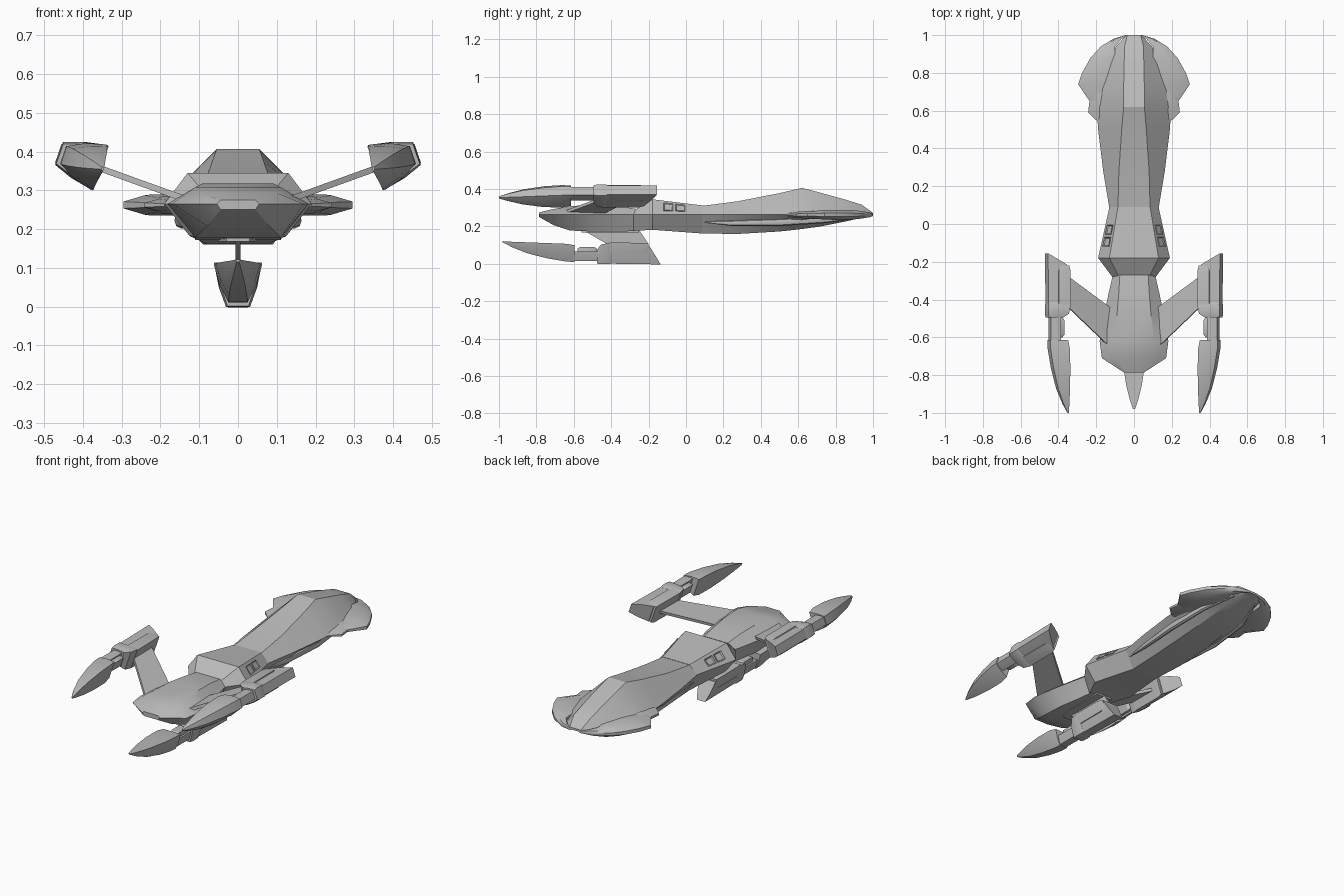
import bpy, bmesh, math
from mathutils import Vector

old = bpy.data.objects.get("Cube")
if old:
    bpy.data.objects.remove(old, do_unlink=True)

grey = bpy.data.materials.new("hull_grey")
grey.use_nodes = True
COLOUR = (0.5, 0.5, 0.5, 1)
grey.diffuse_color = COLOUR
grey.node_tree.nodes["Principled BSDF"].inputs["Base Color"].default_value = COLOUR


def finish(name, bm, smooth=30):
    bmesh.ops.remove_doubles(bm, verts=bm.verts, dist=0.0002)
    bmesh.ops.recalc_face_normals(bm, faces=bm.faces)
    mesh = bpy.data.meshes.new(name)
    bm.to_mesh(mesh)
    bm.free()
    mesh.materials.append(grey)
    ob = bpy.data.objects.new(name, mesh)
    bpy.context.collection.objects.link(ob)
    bpy.ops.object.select_all(action='DESELECT')
    bpy.context.view_layer.objects.active = ob
    ob.select_set(True)
    bpy.ops.object.shade_smooth_by_angle(angle=math.radians(smooth))
    return ob


def loft(name, rings, smooth=30):
    """Skin a list of equal-length rings and cap both ends."""
    bm = bmesh.new()
    loops = [[bm.verts.new(p) for p in ring] for ring in rings]
    for a, b in zip(loops, loops[1:]):
        for i in range(len(a)):
            j = (i + 1) % len(a)
            bm.faces.new((a[i], a[j], b[j], b[i]))
    bm.faces.new(loops[0])
    bm.faces.new(loops[-1][::-1])
    return finish(name, bm, smooth)


def hull_ring(y, chine, top, top_z, bottom, bottom_z, chine_z=0.265):
    half = [(top, top_z), (chine, chine_z), (bottom, bottom_z)]
    pts = half + [(-x, z) for x, z in reversed(half)]
    return [(x, y, z) for x, z in pts]


# Hull in three blocks: y, chine half-width, top half-width, top z, bottom half-width, bottom z
loft("forward_hull", [hull_ring(*s) for s in (
    (-0.785, 0.055, 0.045, 0.275, 0.045, 0.25),
    (-0.71, 0.17, 0.10, 0.293, 0.08, 0.208),
    (-0.62, 0.182, 0.11, 0.308, 0.11, 0.178),
    (-0.48, 0.158, 0.09, 0.318, 0.11, 0.172),
    (-0.36, 0.133, 0.08, 0.308, 0.09, 0.172),
    (-0.27, 0.112, 0.075, 0.295, 0.075, 0.176))])
MID = [(-0.28, 0.115, 0.08, 0.285, 0.08, 0.176),
       (-0.18, 0.19, 0.13, 0.345, 0.125, 0.182),
       (0.09, 0.13, 0.085, 0.312, 0.08, 0.162)]
loft("mid_hull", [hull_ring(*s) for s in MID], 15)
loft("aft_hull", [hull_ring(*s) for s in (
    (0.08, 0.13, 0.085, 0.309, 0.08, 0.162),
    (0.28, 0.163, 0.08, 0.335, 0.09, 0.16),
    (0.50, 0.19, 0.065, 0.378, 0.09, 0.173),
    (0.62, 0.197, 0.055, 0.406, 0.085, 0.186),
    (0.72, 0.19, 0.055, 0.38, 0.08, 0.2),
    (0.85, 0.15, 0.052, 0.344, 0.065, 0.226),
    (0.94, 0.095, 0.05, 0.316, 0.05, 0.246),
    (1.0, 0.04, 0.035, 0.272, 0.035, 0.26))], 25)


# Side lobes around the tail, and long blisters below them
def lobe_ring(side, y, outer, t):
    inner = min(0.1, outer * 0.6)
    ridge = inner + (outer - inner) * 0.72
    pts = [(inner, t), (ridge, t), (outer, t * 0.35), (outer, -t * 0.35),
           (ridge, -t), (inner, -t)]
    return [(side * x, y, 0.262 + z) for x, z in pts]


def blister_ring(side, y, x, z, r):
    return [(side * (x + 0.8 * r * math.cos(a)), y, z + r * math.sin(a))
            for a in (math.tau * i / 8 for i in range(8))]


for side, word in ((1, "left"), (-1, "right")):
    loft(word + "_tail_lobe", [lobe_ring(side, *s) for s in (
        (0.65, 0.235, 0.018), (0.74, 0.296, 0.025), (0.80, 0.275, 0.027),
        (0.88, 0.23, 0.026), (0.94, 0.175, 0.02), (0.98, 0.11, 0.013),
        (1.0, 0.045, 0.007))], 35)
    loft(word + "_lobe_step", [lobe_ring(side, *s) for s in (
        (0.54, 0.19, 0.01), (0.59, 0.243, 0.016), (0.68, 0.232, 0.022),
        (0.74, 0.22, 0.02))])
    loft(word + "_lower_blister", [blister_ring(side, *s) for s in (
        (0.1, 0.115, 0.222, 0.003), (0.25, 0.132, 0.217, 0.015),
        (0.5, 0.148, 0.222, 0.02), (0.75, 0.135, 0.236, 0.018),
        (0.93, 0.075, 0.253, 0.008))], 40)

# Recessed windows on the sloping sides of the mid hull
front, back = MID[1], MID[2]


def slope_point(side, y, t):
    f = (y - front[0]) / (back[0] - front[0])
    chine, top, top_z = (a + (b - a) * f for a, b in zip(front[1:4], back[1:4]))
    return Vector((side * (chine + (top - chine) * t + 0.004), y,
                   0.265 + (top_z - 0.265) * t + 0.003))


for side, word in ((1, "left"), (-1, "right")):
    for n, y in enumerate((-0.12, -0.055)):
        bm = bmesh.new()
        corners = [slope_point(side, y, 0.25), slope_point(side, y + 0.05, 0.25),
                   slope_point(side, y + 0.05, 0.8), slope_point(side, y, 0.8)]
        base = [p - Vector((side * 0.006, 0, 0.005)) for p in corners]
        lo, hi = ([bm.verts.new(p) for p in ring] for ring in (base, corners))
        for i in range(4):
            bm.faces.new((lo[i], lo[(i + 1) % 4], hi[(i + 1) % 4], hi[i]))
        pane = bm.faces.new(hi)
        bmesh.ops.recalc_face_normals(bm, faces=bm.faces)
        bmesh.ops.inset_region(bm, faces=[pane], thickness=0.008)
        bmesh.ops.translate(bm, verts=pane.verts, vec=(-side * 0.004, 0, -0.003))
        finish(f"{word}_window_{n + 1}", bm)


# Engine pods: u runs across the pod, w runs away from the hull
def engine(word, origin, angle, shift):
    a = math.radians(angle)
    out = Vector((math.cos(a), 0, math.sin(a)))
    across = Vector((-math.sin(a), 0, math.cos(a)))
    start = Vector((origin[0], shift, origin[1]))

    def put(u, y, w):
        return start + across * u + out * w + Vector((0, y, 0))

    def slab(y, wide, narrow, w0, w1, slant=0.0):
        """Tapered ring; slant pushes its outer edge aft."""
        belly = (wide * 0.6 + narrow * 0.4, w0 + (w1 - w0) * 0.55)
        half = [(wide, w0), belly, (narrow, w1)]
        pts = half + [(-u, w) for u, w in reversed(half)]
        return [put(u, y + slant * (w - w0) / (w1 - w0), w) for u, w in pts]

    loft(word + "_engine_nose", [slab(*s) for s in (
        (-1.0, 0.006, 0.003, -0.006, 0.0), (-0.95, 0.022, 0.01, -0.003, 0.026),
        (-0.87, 0.042, 0.018, 0.0, 0.058), (-0.76, 0.058, 0.023, 0.004, 0.086),
        (-0.66, 0.062, 0.025, 0.008, 0.103), (-0.615, 0.054, 0.024, 0.015, 0.105))], 40)
    loft(word + "_engine_neck", [slab(y, 0.036, 0.022, 0.05, 0.1)
                                 for y in (-0.63, -0.46)])
    loft(word + "_engine_neck_box", [slab(*s) for s in (
        (-0.6, 0.018, 0.018, 0.035, 0.08), (-0.585, 0.026, 0.026, 0.025, 0.08),
        (-0.51, 0.026, 0.026, 0.025, 0.08), (-0.495, 0.018, 0.018, 0.035, 0.08))])
    loft(word + "_engine_collar", [slab(*s) for s in (
        (-0.495, 0.046, 0.027, 0.04, 0.114), (-0.475, 0.058, 0.031, 0.012, 0.116),
        (-0.43, 0.062, 0.031, 0.003, 0.116), (-0.415, 0.056, 0.027, 0.003, 0.112))])
    loft(word + "_engine_saddle", [slab(*s) for s in (
        (-0.43, 0.06, 0.047, 0.001, 0.065), (-0.25, 0.06, 0.047, 0.003, 0.065),
        (-0.22, 0.052, 0.042, 0.008, 0.055))])
    loft(word + "_engine_keel", [slab(*s) for s in (
        (-0.43, 0.05, 0.026, 0.02, 0.114, 0), (-0.215, 0.05, 0.026, 0.02, 0.118, 0.06))])


engine("left", (0.352, 0.357), 19, 0)
engine("right", (-0.352, 0.357), 161, 0)
engine("lower", (0, 0.115), -90, 0.02)


# Struts joining the engines to the hull
def strut(name, root, tip, root_y, tip_y, thick):
    def ring(p, ys):
        d = Vector((tip[0] - root[0], 0, tip[1] - root[1])).normalized()
        n = Vector((-d.z, 0, d.x)) * thick
        c = Vector((p[0], 0, p[1]))
        return [c + Vector((0, y, 0)) + n * s
                for y, s in ((ys[0], -1), (ys[0], 1), (ys[1], 1), (ys[1], -1))]
    loft(name, [ring(root, root_y), ring(tip, tip_y)])


for side, word in ((1, "left"), (-1, "right")):
    strut(word + "_strut", (side * 0.13, 0.275), (side * 0.36, 0.358),
          (-0.65, -0.44), (-0.43, -0.27), 0.008)
strut("lower_strut", (0, 0.18), (0, 0.105), (-0.55, -0.25), (-0.42, -0.2), 0.006)
loft("lower_strut_mount", [
    [(x, y, z) for x, z in ((-w, 0.185), (w, 0.185), (w, 0.168), (-w, 0.168))]
    for y, w in ((-0.56, 0.03), (-0.5, 0.05), (-0.25, 0.05))])
